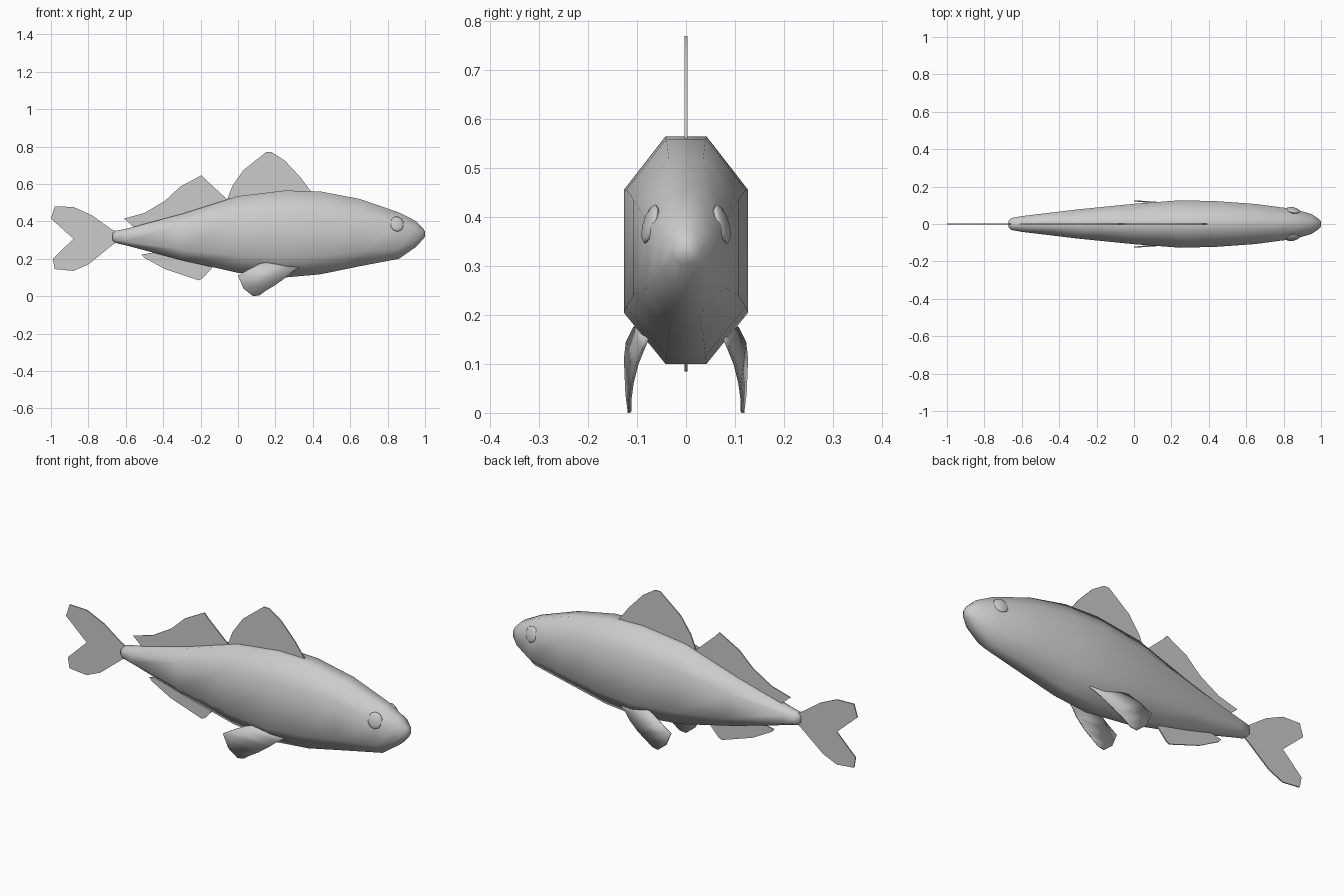
import bpy, math
from mathutils import Vector


def make(name, verts, faces, angle=60):
    mesh = bpy.data.meshes.new(name)
    mesh.from_pydata(verts, [], faces)
    mesh.update()
    obj = bpy.data.objects.new(name, mesh)
    bpy.context.collection.objects.link(obj)
    bpy.ops.object.select_all(action='DESELECT')
    obj.select_set(True)
    bpy.context.view_layer.objects.active = obj
    bpy.ops.object.shade_smooth_by_angle(angle=math.radians(angle))
    return obj


def flat_fin(name, outline, thick=0.006):
    n = len(outline)
    verts = [(x, s * thick / 2, z) for s in (-1, 1) for x, z in outline]
    faces = [list(range(n)), list(range(2 * n - 1, n - 1, -1))]
    faces += [(i, i + n, (i + 1) % n + n, (i + 1) % n) for i in range(n)]
    return make(name, verts, faces)


# Body: octagonal sections along x (x, bottom z, top z, half width)
stations = [(-0.672, 0.30, 0.335, 0.018), (-0.655, 0.285, 0.35, 0.032),
            (-0.60, 0.272, 0.36, 0.042), (-0.30, 0.192, 0.44, 0.078),
            (0.0, 0.125, 0.535, 0.108), (0.25, 0.10, 0.565, 0.127),
            (0.44, 0.117, 0.56, 0.122), (0.65, 0.16, 0.52, 0.107),
            (0.86, 0.20, 0.448, 0.079), (0.95, 0.262, 0.402, 0.053),
            (0.99, 0.305, 0.362, 0.026), (1.0, 0.32, 0.345, 0.012)]
section = [(0.33, 1), (1, 0.765), (1, 0.225), (0.33, 0),
           (-0.33, 0), (-1, 0.225), (-1, 0.765), (-0.33, 1)]
verts = [(x, w * u, lo + (hi - lo) * v) for x, lo, hi, w in stations for u, v in section]
last = (len(stations) - 1) * 8
faces = [(8 * r + i, 8 * r + 8 + i, 8 * r + 8 + (i + 1) % 8, 8 * r + (i + 1) % 8)
         for r in range(len(stations) - 1) for i in range(8)]
faces += [list(range(8)), list(range(last + 7, last - 1, -1))]
make("body", verts, faces, 80)

# Fins along the centre plane
flat_fin("front_dorsal_fin", [
    (-0.06, 0.50), (-0.055, 0.525), (-0.03, 0.59), (0.03, 0.675), (0.15, 0.77),
    (0.18, 0.77), (0.25, 0.725), (0.33, 0.64), (0.39, 0.56), (0.38, 0.52), (0.1, 0.50)])
flat_fin("rear_dorsal_fin", [
    (-0.61, 0.415), (-0.50, 0.445), (-0.39, 0.51), (-0.31, 0.585), (-0.195, 0.647),
    (-0.17, 0.62), (-0.06, 0.52), (-0.06, 0.48), (-0.3, 0.41), (-0.45, 0.375), (-0.56, 0.372)])
flat_fin("anal_fin", [
    (-0.515, 0.222), (-0.50, 0.205), (-0.39, 0.145), (-0.21, 0.085), (-0.19, 0.095),
    (-0.14, 0.15), (-0.14, 0.19), (-0.3, 0.22), (-0.42, 0.24)])
flat_fin("tail_fin", [
    (-0.63, 0.335), (-0.68, 0.36), (-0.78, 0.432), (-0.88, 0.477), (-0.98, 0.48),
    (-1.0, 0.415), (-0.88, 0.307), (-0.99, 0.20), (-0.98, 0.145), (-0.88, 0.135),
    (-0.80, 0.17), (-0.67, 0.275), (-0.63, 0.30)])

# Paired pectoral fins: curved sheet between two rails
upper = [(0.19, 0.078, 0.185), (0.12, 0.105, 0.175), (0.06, 0.12, 0.145),
         (0.0, 0.124, 0.11), (0.03, 0.121, 0.04), (0.08, 0.116, 0.0)]
lower = [(0.34, 0.075, 0.16), (0.29, 0.088, 0.13), (0.255, 0.10, 0.10),
         (0.20, 0.11, 0.06), (0.15, 0.114, 0.03), (0.115, 0.114, 0.005)]
for side, label in ((1, "left"), (-1, "right")):
    vs = [(x, side * y, z) for x, y, z in upper + lower]
    fs = [(i, i + 1, i + 7, i + 6)[::side] for i in range(5)]
    fin = make(label + "_pectoral_fin", vs, fs)
    mod = fin.modifiers.new("thickness", 'SOLIDIFY')
    mod.thickness = 0.006
    mod.offset = 0

    # Eye: flattened ball lying on the cheek
    bpy.ops.mesh.primitive_uv_sphere_add(segments=10, ring_count=6, radius=1)
    eye = bpy.context.object
    eye.name = label + "_eye"
    eye.location = (0.85, side * 0.073, 0.386)
    eye.scale = (0.038, 0.042, 0.013)
    eye.rotation_mode = 'QUATERNION'
    eye.rotation_quaternion = Vector((0.22, side, 0.3)).to_track_quat('Z', 'Y')
    bpy.ops.object.shade_smooth()
